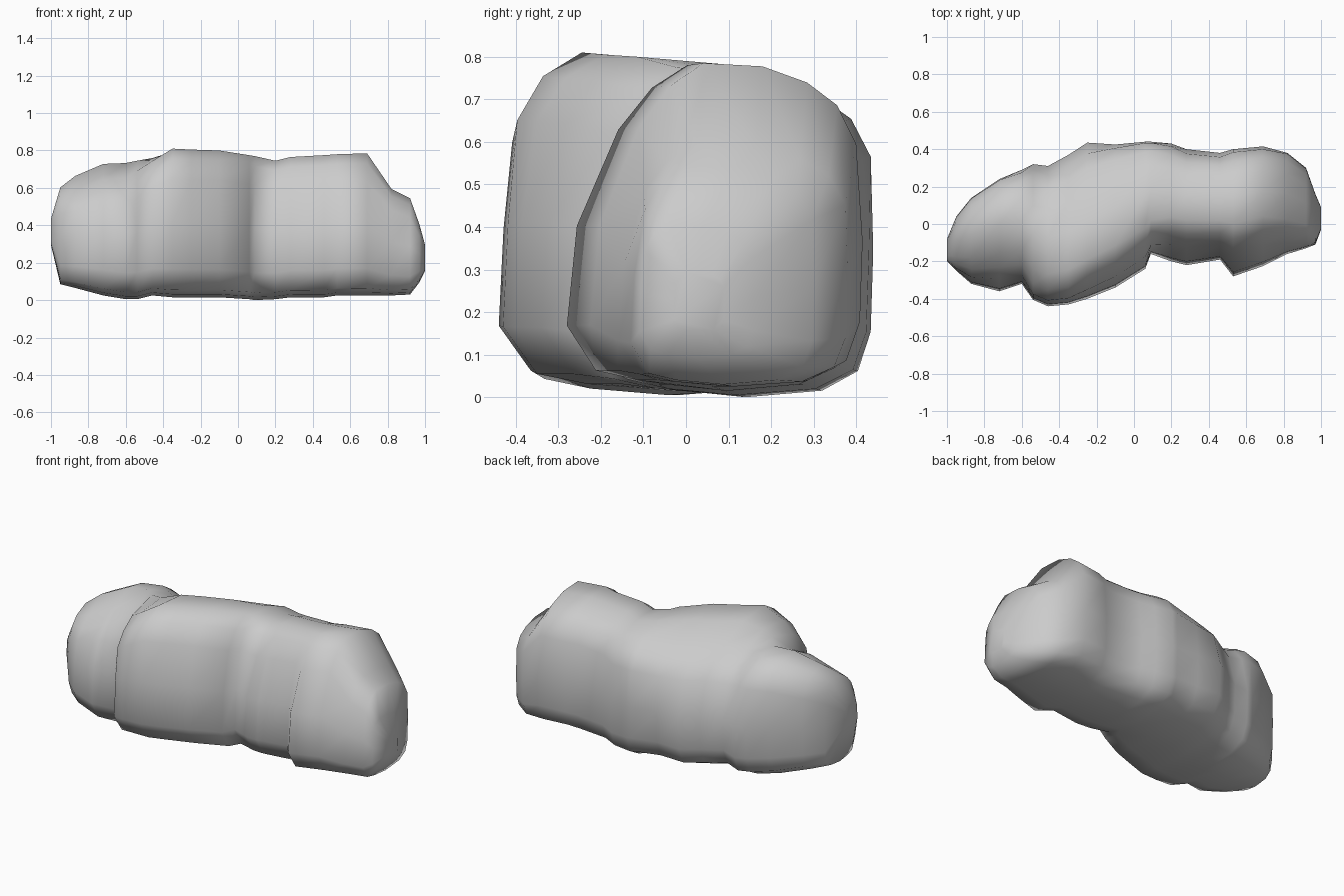
import bpy, bmesh

# Stations along the rock: x, front y, back y, bottom z, top z, lean of front face, lean of back face
STATIONS = [
    (-1.00, -0.20, -0.08, 0.30, 0.44, 0.0, 0.0),
    (-0.95, -0.25, 0.04, 0.09, 0.62, 0.0, 0.0),
    (-0.87, -0.32, 0.14, 0.07, 0.69, 0.1, 0.0),
    (-0.72, -0.36, 0.24, 0.03, 0.755, 0.2, 0.0),
    (-0.60, -0.32, 0.29, 0.01, 0.76, 0.1, 0.05),
    (-0.54, -0.405, 0.32, 0.01, 0.77, 0.0, 0.2),
    (-0.46, -0.44, 0.31, 0.03, 0.785, 0.0, 0.2),
    (-0.35, -0.43, 0.37, 0.02, 0.815, 0.0, 0.2),
    (-0.25, -0.40, 0.435, 0.02, 0.81, 0.05, 0.2),
    (-0.10, -0.34, 0.425, 0.02, 0.805, 0.1, 0.05),
    (0.06, -0.24, 0.44, 0.01, 0.78, 0.15, 0.0),
    (0.09, -0.16, 0.44, 0.005, 0.775, 0.1, 0.0),
    (0.20, -0.20, 0.43, 0.01, 0.75, 0.3, 0.05),
    (0.28, -0.22, 0.40, 0.02, 0.77, 0.35, 0.1),
    (0.46, -0.19, 0.38, 0.02, 0.78, 0.3, 0.1),
    (0.53, -0.28, 0.40, 0.03, 0.785, 0.4, 0.05),
    (0.69, -0.225, 0.415, 0.03, 0.79, 0.4, 0.05),
    (0.82, -0.16, 0.38, 0.03, 0.60, 0.2, 0.0),
    (0.92, -0.13, 0.30, 0.035, 0.55, 0.1, 0.0),
    (0.97, -0.11, 0.16, 0.10, 0.41, 0.0, 0.0),
    (1.00, -0.03, 0.09, 0.16, 0.30, 0.0, 0.0),
]
# Rounded-block cross-section in unit coordinates
PROFILE = [(0.1, 0.05), (0.0, 0.19), (0.015, 0.5), (0.045, 0.8), (0.13, 0.93), (0.26, 1.0),
           (0.55, 0.99), (0.77, 0.94), (0.91, 0.87), (0.99, 0.75), (1.0, 0.45), (0.99, 0.2),
           (0.94, 0.08), (0.8, 0.02), (0.5, 0.0), (0.25, 0.02)]


def ramp(x, a, b):
    return min(1, max(0, (x - a) / (b - a)))


# Boulder body, lofted from end to end
bm = bmesh.new()
rings = []
for x, y0, y1, z0, z1, front, back in STATIONS:
    # left end slopes down to the front, the middle slopes down to the back
    fall_front = 0.3 * ramp(x, -0.38, -0.6) * ramp(x, -1.0, -0.9)
    fall_back = 0.2 * ramp(x, -0.56, -0.44) * ramp(x, 0.15, -0.05)
    ring = []
    for u, v in PROFILE:
        k = max(0, v - 0.45)
        z = z0 + v * (z1 - z0)
        z -= v ** 3 * (fall_front * max(0, 0.6 - u) + fall_back * max(0, u - 0.5))
        u += k * (front * (1 - u) - back * u)
        ring.append(bm.verts.new((x, y0 + u * (y1 - y0), z)))
    rings.append(ring)
n = len(PROFILE)
for a, b in zip(rings, rings[1:]):
    for i in range(n):
        j = (i + 1) % n
        bm.faces.new((a[i], a[j], b[j], b[i]))
bm.faces.new(rings[0])
bm.faces.new(rings[-1])
lowest = min(v.co.z for v in bm.verts)
for v in bm.verts:
    v.co.z -= lowest
bmesh.ops.recalc_face_normals(bm, faces=bm.faces)
mesh = bpy.data.meshes.new("boulder")
bm.to_mesh(mesh)
bm.free()
rock = bpy.data.objects.new("boulder", mesh)
bpy.context.collection.objects.link(rock)

# Soft stone shading
for p in mesh.polygons:
    p.use_smooth = True
